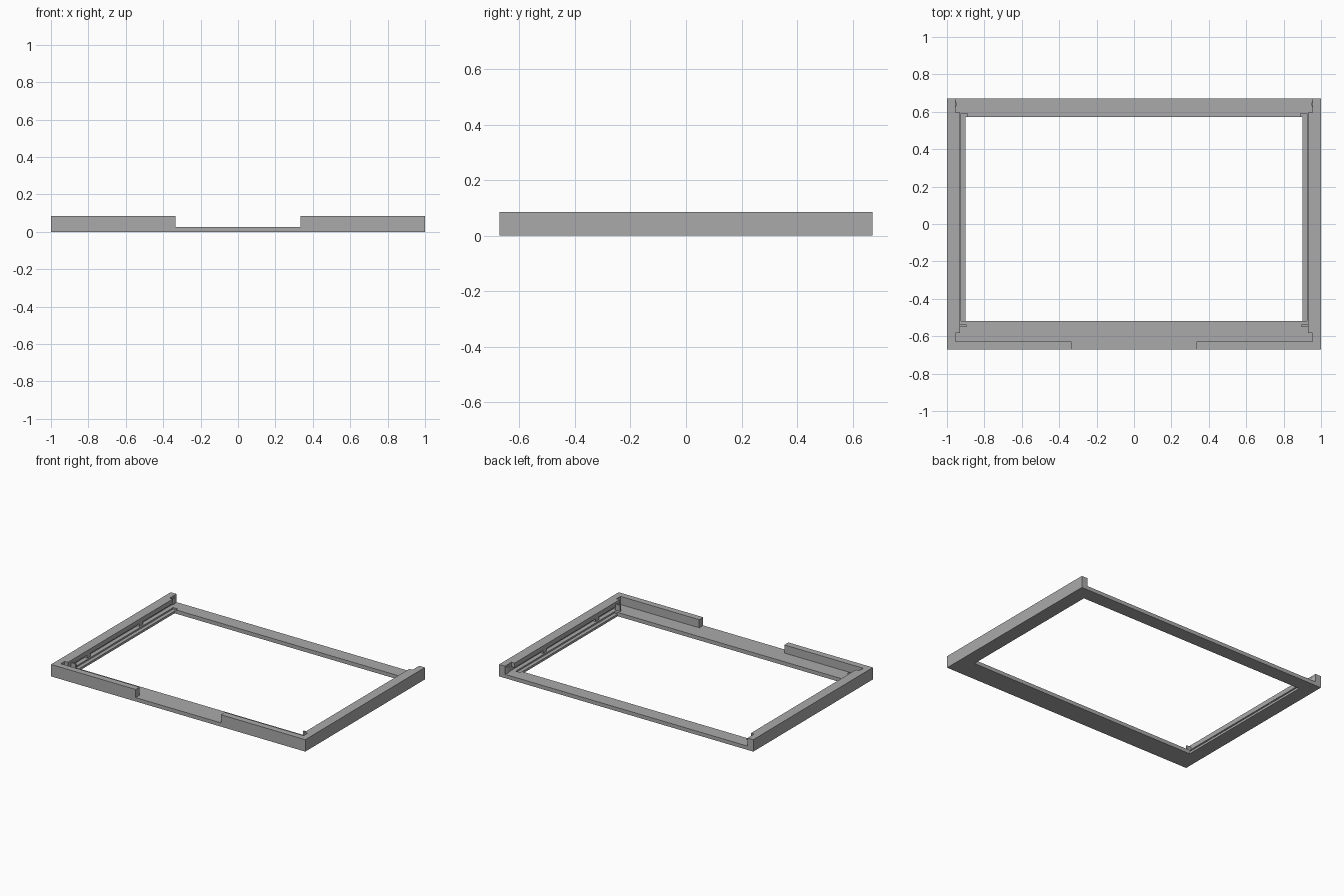
import bpy
import bmesh

cube = bpy.data.objects.get("Cube")
if cube:
    bpy.data.objects.remove(cube, do_unlink=True)

grey = bpy.data.materials.new("mid_grey")
grey.use_nodes = True
COLOR = (0.4, 0.4, 0.4, 1)
grey.diffuse_color = COLOR
grey.node_tree.nodes["Principled BSDF"].inputs["Base Color"].default_value = COLOR

BASE, TOP, SLOT = 0.027, 0.085, 0.052
BACK, FRONT = 0.672, -0.672


def prism(name, outline, z0, z1):
    """Extrude a flat outline between two heights."""
    bm = bmesh.new()
    face = bm.faces.new([bm.verts.new((x, y, z0)) for x, y in outline])
    grown = bmesh.ops.extrude_face_region(bm, geom=[face])["geom"]
    verts = [v for v in grown if isinstance(v, bmesh.types.BMVert)]
    bmesh.ops.translate(bm, verts=verts, vec=(0, 0, z1 - z0))
    bmesh.ops.recalc_face_normals(bm, faces=bm.faces)
    mesh = bpy.data.meshes.new(name)
    bm.to_mesh(mesh)
    bm.free()
    obj = bpy.data.objects.new(name, mesh)
    bpy.context.collection.objects.link(obj)
    mesh.materials.append(grey)
    return obj


def rect(x0, x1, y0, y1):
    return [(x0, y0), (x1, y0), (x1, y1), (x0, y1)]


def cut(target, name, outline, z0, z1):
    cutter = prism(name, outline, z0, z1)
    cutter.hide_render = True
    cutter.hide_viewport = True
    mod = target.modifiers.new(name, "BOOLEAN")
    mod.operation = "DIFFERENCE"
    mod.solver = "EXACT"
    mod.object = cutter


# Flat base frame with its window opening and lowered side ledges
base = prism("base_frame", rect(-1, 1, FRONT, BACK), 0, BASE)
cut(base, "opening_cutter", rect(-0.9, 0.9, -0.518, 0.573), -0.1, 0.1)

for side, s in (("left", 1), ("right", -1)):
    def flip(points):
        return [(s * x, y) for x, y in points]

    cut(base, side + "_ledge_cutter", flip(rect(0.89, 0.925, -0.518, 0.592)), 0.016, 0.1)

    # L-shaped outer wall running round the front corner
    prism(side + "_wall", flip([
        (1, FRONT), (1, BACK), (0.955, BACK), (0.955, -0.627),
        (0.335, -0.627), (0.335, FRONT)]), BASE, TOP)

    # Overhanging lip above the slot
    prism(side + "_lip", flip(rect(0.93, 0.955, -0.583, 0.597)), SLOT, TOP)

    # Small clips and end stops in the slot
    for i, y in enumerate((-0.34, 0.25)):
        prism(f"{side}_clip_{i + 1}", flip(rect(0.935, 0.955, y - 0.02, y + 0.02)), BASE, SLOT)
    prism(side + "_front_stop", flip(rect(0.93, 0.955, -0.583, -0.55)), BASE, SLOT)
    prism(side + "_front_tab", flip(rect(0.895, 0.93, -0.55, -0.538)), BASE, 0.07)
    prism(side + "_back_catch", flip([
        (0.955, 0.62), (0.949, 0.635), (0.949, 0.645), (0.955, 0.66)]), BASE, 0.07)
